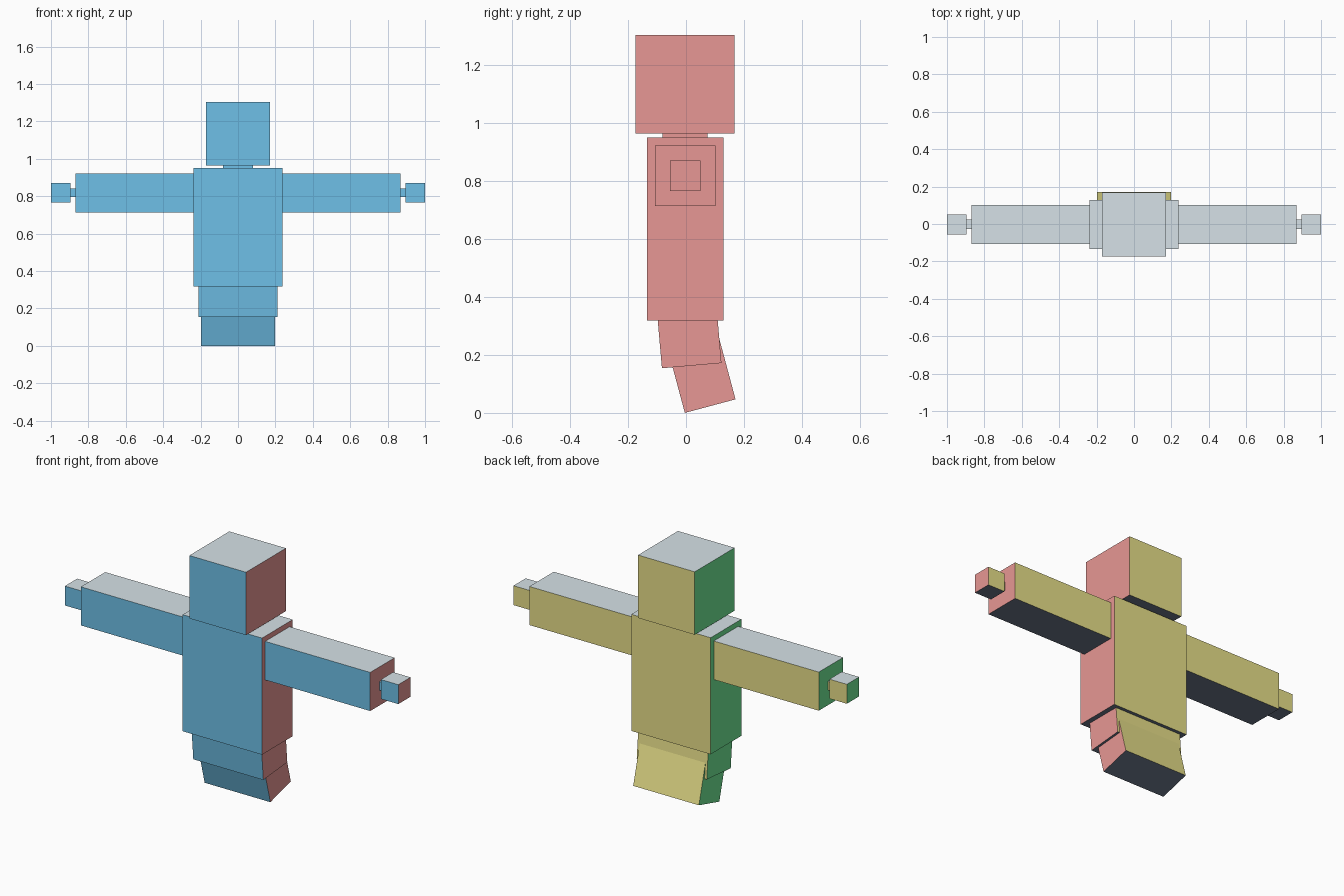
import bpy
import bmesh
import math
from mathutils import Matrix, Vector

cube = bpy.data.objects.get("Cube")
if cube:
    bpy.data.objects.remove(cube, do_unlink=True)


def linear(c):
    c /= 255
    return c / 12.92 if c <= 0.04045 else ((c + 0.055) / 1.055) ** 2.4


def make_material(name, rgb):
    mat = bpy.data.materials.new(name)
    colour = [linear(c) for c in rgb] + [1.0]
    mat.use_nodes = True
    mat.diffuse_color = colour
    mat.node_tree.nodes["Principled BSDF"].inputs["Base Color"].default_value = colour
    return mat


# One colour for each side of a box, with the direction it faces
SIDES = [
    (Vector((0, -1, 0)), make_material("front_blue", (123, 212, 255))),
    (Vector((0, 1, 0)), make_material("back_yellow", (255, 246, 152))),
    (Vector((1, 0, 0)), make_material("left_pink", (255, 167, 164))),
    (Vector((-1, 0, 0)), make_material("right_green", (123, 255, 163))),
    (Vector((0, 0, 1)), make_material("top_white", (234, 247, 253))),
    (Vector((0, 0, -1)), make_material("bottom_slate", (106, 117, 136))),
]


def box(name, x, y, z, tilt=0.0, pivot=(0, 0, 0)):
    """Box from (min, max) ranges, coloured by side, then tilted about x and moved to pivot."""
    bm = bmesh.new()
    bmesh.ops.create_cube(bm, size=1)
    for v in bm.verts:
        v.co = [lo + (c + 0.5) * (hi - lo) for c, (lo, hi) in zip(v.co, (x, y, z))]
    bm.normal_update()
    for f in bm.faces:
        f.material_index = max(range(6), key=lambda i: f.normal.dot(SIDES[i][0]))
    bm.transform(Matrix.Translation(pivot) @ Matrix.Rotation(math.radians(tilt), 4, "X"))
    mesh = bpy.data.meshes.new(name)
    bm.to_mesh(mesh)
    bm.free()
    for _, mat in SIDES:
        mesh.materials.append(mat)
    obj = bpy.data.objects.new(name, mesh)
    bpy.context.collection.objects.link(obj)
    return obj


# Head, neck and torso
box("head", (-0.17, 0.17), (-0.174, 0.168), (0.963, 1.304))
box("neck", (-0.08, 0.08), (-0.081, 0.074), (0.90, 0.97))
box("torso", (-0.238, 0.238), (-0.134, 0.129), (0.318, 0.95))

# Arms, wrists and hands on both sides
for side, s in (("left", 1), ("right", -1)):
    for part, x, y, z in (
        ("arm", (0.22, 0.868), (-0.107, 0.102), (0.713, 0.922)),
        ("wrist", (0.86, 0.90), (-0.028, 0.024), (0.795, 0.842)),
        ("hand", (0.895, 1.0), (-0.055, 0.05), (0.766, 0.871)),
    ):
        box(f"{side}_{part}", sorted(s * v for v in x), y, z)

# Tilted lower body, pivoting on the lower front edge of each block
box("upper_leg", (-0.21, 0.21), (0, 0.206), (0, 0.21), 5, (0, -0.083, 0.154))
box("lower_leg", (-0.197, 0.197), (0, 0.181), (0, 0.24), 15, (0, -0.004, 0.0))
